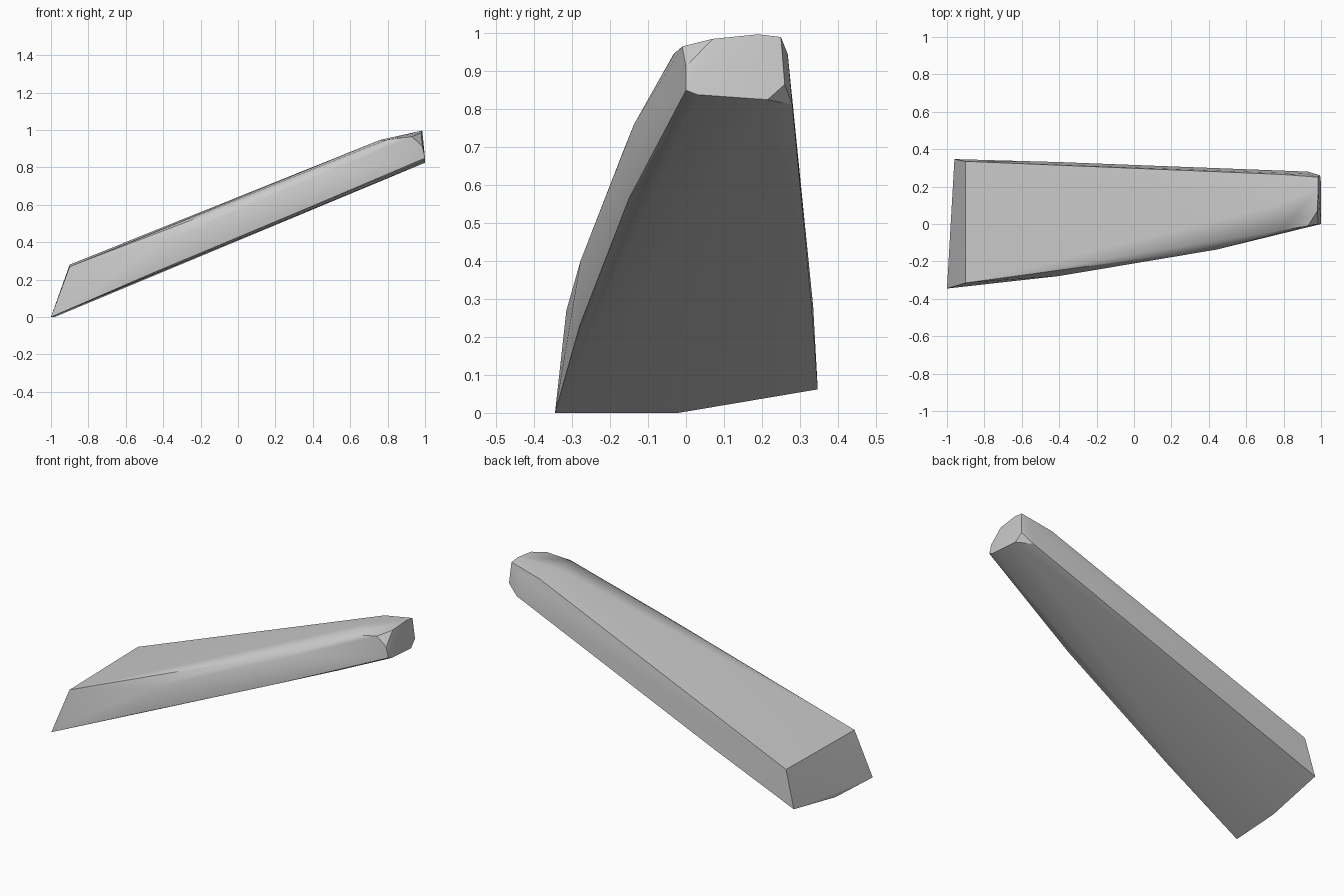
import bpy, bmesh, math

cube = bpy.data.objects.get("Cube")
if cube:
    bpy.data.objects.remove(cube)

# Plain grey finish
grey = bpy.data.materials.new("plain_grey")
grey.use_nodes = True
colour = (0.6, 0.6, 0.6, 1)
grey.diffuse_color = colour
grey.node_tree.nodes["Principled BSDF"].inputs["Base Color"].default_value = colour

# Slanted cut at the wide foot
foot = [(-1, -.345, 0), (-.98, -.02, 0), (-.96, .347, .062),
        (-.9, -.315, .27), (-.9, .335, .28)]
# Curved front flank: lower edge, widest line, upper edge
flank = [(-.47, -.28, .23), (.33, -.15, .565), (.71, -.06, .72),
         (-.4, -.278, .4), (.44, -.137, .76),
         (.2, -.165, .69), (.79, -.032, .946)]
# Back flank, crest and keel
spine = [(-.4, .331, .28), (.79, .265, .948), (.76, .1, .947), (.76, .08, .728)]
# Chamfered tip
tip = [(.93, -.01, .965), (.985, 0, .912), (1, 0, .85), (.98, .07, .985),
       (1, .03, .838), (1, .215, .825), (.985, .19, .997), (.985, .25, .99),
       (.99, .25, .92), (.995, .26, .865), (.92, .268, .945), (.93, .28, .812)]

bm = bmesh.new()
for point in foot + flank + spine + tip:
    bm.verts.new(point)
hull = bmesh.ops.convex_hull(bm, input=bm.verts)
loose = [v for v in bm.verts if not v.link_faces]
bmesh.ops.delete(bm, geom=loose, context='VERTS')
bmesh.ops.dissolve_limit(bm, angle_limit=math.radians(1), verts=bm.verts, edges=bm.edges)
bmesh.ops.recalc_face_normals(bm, faces=bm.faces)

mesh = bpy.data.meshes.new("tapered_bar")
bm.to_mesh(mesh)
bm.free()
mesh.materials.append(grey)
bar = bpy.data.objects.new("tapered_bar", mesh)
bpy.context.collection.objects.link(bar)

bpy.context.view_layer.objects.active = bar
bar.select_set(True)
bpy.ops.object.shade_smooth_by_angle(angle=math.radians(30))
